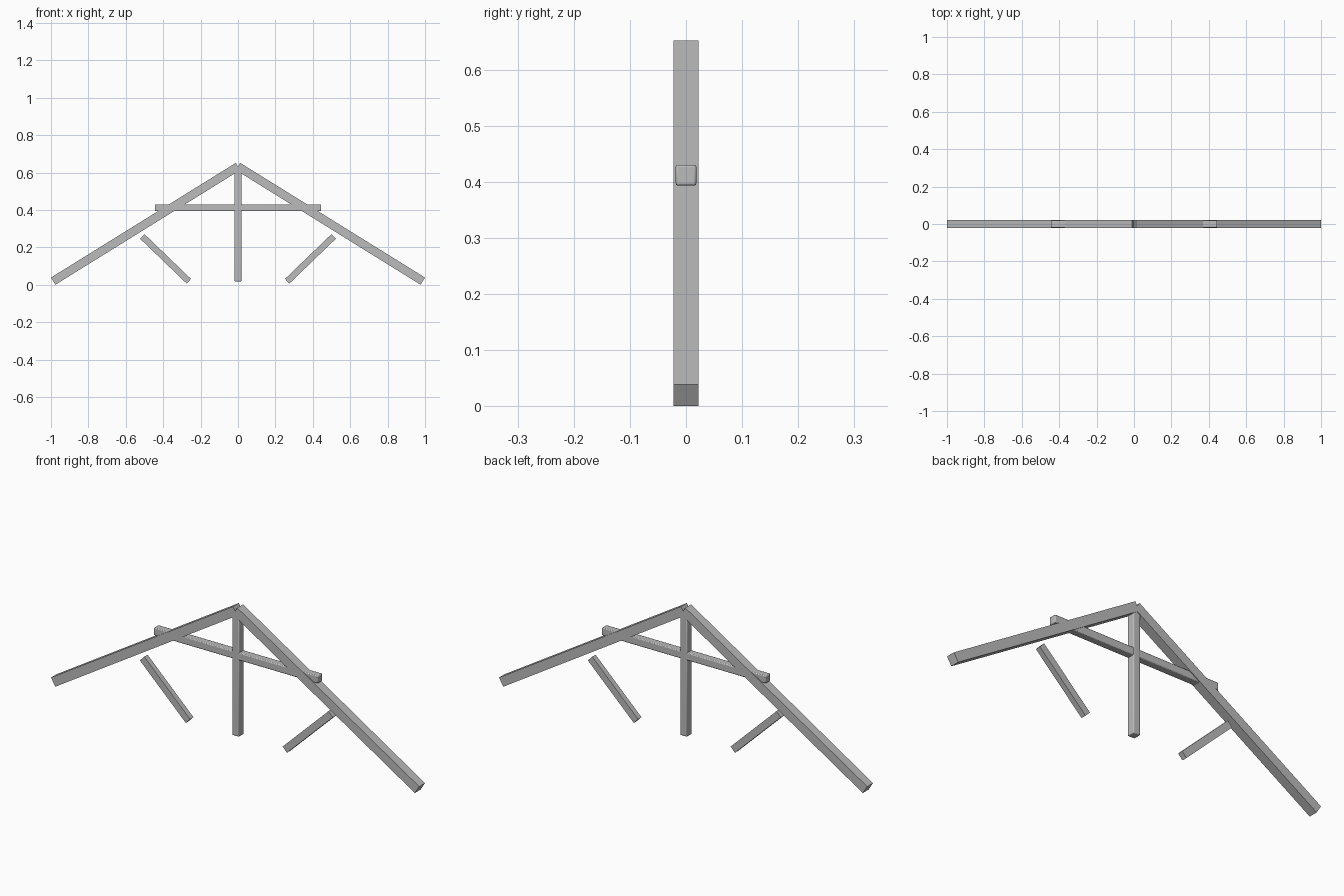
import bpy
from math import atan2
from mathutils import Vector

cube = bpy.data.objects.get("Cube")
if cube:
    bpy.data.objects.remove(cube, do_unlink=True)

# Single grey finish for all timbers
grey = bpy.data.materials.new("timber_grey")
grey.use_nodes = True
colour = (0.5, 0.5, 0.5, 1)
grey.diffuse_color = colour
grey.node_tree.nodes["Principled BSDF"].inputs["Base Color"].default_value = colour


def beam(name, start, end, thickness, depth, bevel=0):
    """Rectangular timber between two points (x, z) in the truss plane."""
    a, b = Vector((start[0], 0, start[1])), Vector((end[0], 0, end[1]))
    run = b - a
    bpy.ops.mesh.primitive_cube_add(size=1, location=(a + b) / 2,
                                    rotation=(0, -atan2(run.z, run.x), 0))
    ob = bpy.context.object
    ob.name = name
    ob.scale = (run.length, depth, thickness)
    bpy.ops.object.transform_apply(location=False, rotation=False, scale=True)
    ob.data.materials.append(grey)
    if bevel:
        mod = ob.modifiers.new("rounded_edges", 'BEVEL')
        mod.width = bevel
        mod.segments = 2
        bpy.ops.object.shade_smooth_by_angle()
    return ob


# Mirrored rafters and struts
for side, s in (("right", -1), ("left", 1)):
    beam(side + "_rafter", (s * 0.988, 0.0195), (0, 0.6325), 0.045, 0.045)
    beam(side + "_strut", (s * 0.263, 0.019), (s * 0.512, 0.259), 0.034, 0.026)

# Central post and horizontal collar tie
beam("king_post", (0, 0.018), (0, 0.622), 0.037, 0.039, 0.004)
beam("collar_tie", (-0.445, 0.412), (0.445, 0.412), 0.037, 0.037, 0.004)
